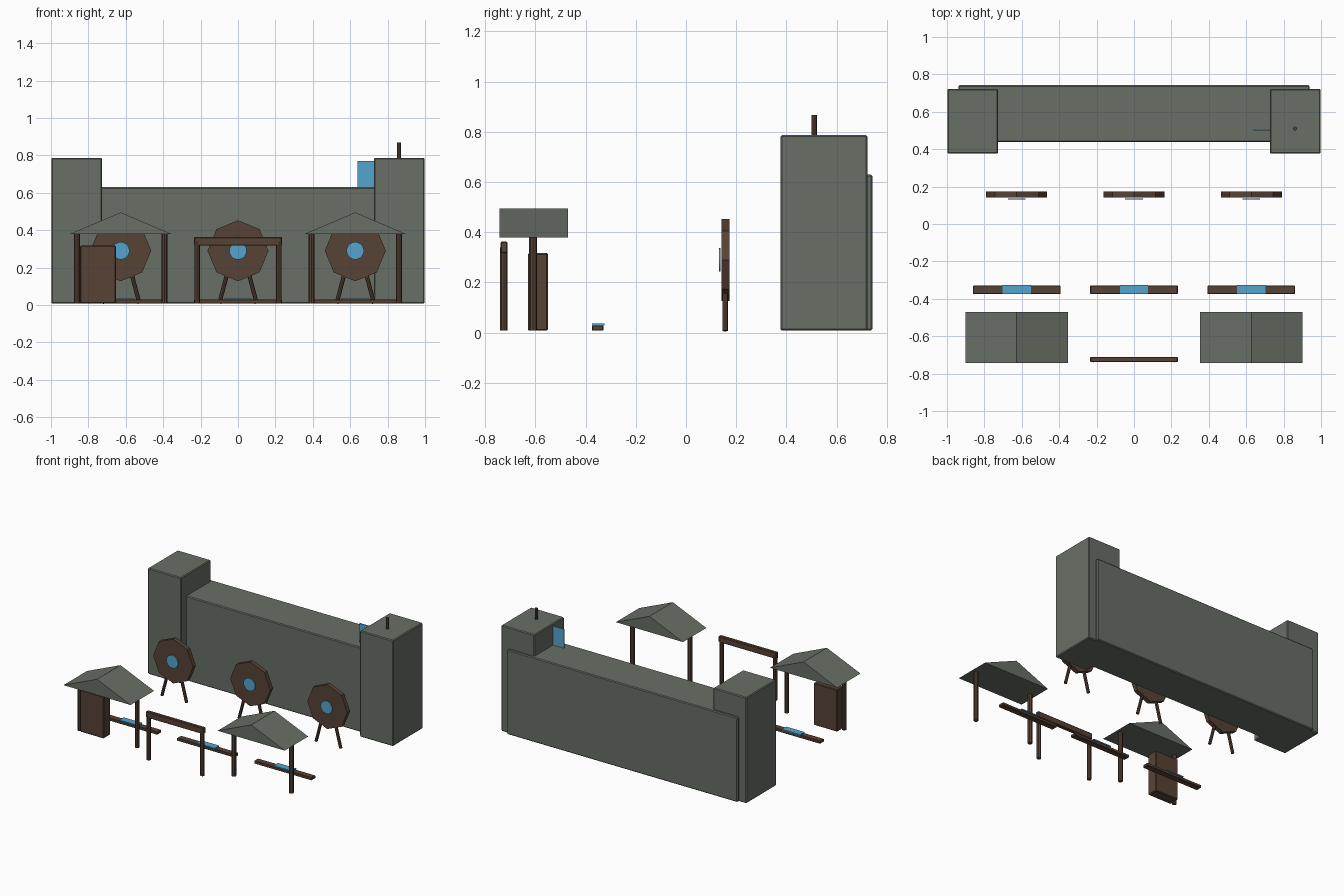
import bpy, bmesh, math
from mathutils import Vector

if "Cube" in bpy.data.objects:
    bpy.data.objects.remove(bpy.data.objects["Cube"])


def material(name, rgb):
    m = bpy.data.materials.new(name)
    m.diffuse_color = (*rgb, 1)
    m.use_nodes = True
    m.node_tree.nodes["Principled BSDF"].inputs["Base Color"].default_value = m.diffuse_color
    return m


STONE = material("grey_stone", (0.138, 0.158, 0.133))
WOOD = material("brown_wood", (0.095, 0.055, 0.036))
BLUE = material("blue_paint", (0.09, 0.37, 0.62))


def finish(bm, name, mat):
    bmesh.ops.recalc_face_normals(bm, faces=bm.faces)
    me = bpy.data.meshes.new(name)
    bm.to_mesh(me)
    bm.free()
    me.materials.append(mat)
    ob = bpy.data.objects.new(name, me)
    bpy.context.collection.objects.link(ob)
    return ob


def box(name, mat, x, y, z, bevel=0.0):
    """Box from (min, max) ranges, with optional chamfered edges."""
    bm = bmesh.new()
    bmesh.ops.create_cube(bm, size=1)
    for v in bm.verts:
        v.co = Vector([(r[0] + r[1]) / 2 + c * (r[1] - r[0]) for r, c in zip((x, y, z), v.co)])
    if bevel:
        bmesh.ops.bevel(bm, geom=bm.edges[:], offset=bevel, segments=1, affect='EDGES')
    return finish(bm, name, mat)


def rod(name, mat, a, b, radius, sides=8):
    """Cylinder running from point a to point b."""
    a, b = Vector(a), Vector(b)
    bm = bmesh.new()
    bmesh.ops.create_cone(bm, cap_ends=True, segments=sides, radius1=radius,
                          radius2=radius, depth=(b - a).length)
    rot = (b - a).to_track_quat('Z', 'Y')
    for v in bm.verts:
        v.co = rot @ v.co + (a + b) / 2
    return finish(bm, name, mat)


def gable(name, mat, cx, half, y, z):
    """Solid triangular roof with its ridge along y."""
    bm = bmesh.new()
    ends = [[bm.verts.new((cx + dx, yy, zz)) for dx, zz in ((-half, z[0]), (half, z[0]), (0, z[1]))]
            for yy in y]
    f, b = ends
    bm.faces.new(f)
    bm.faces.new(b)
    for i in range(3):
        j = (i + 1) % 3
        bm.faces.new((f[i], f[j], b[j], b[i]))
    return finish(bm, name, mat)


# Back wall with two end towers
box("back_wall", STONE, (-0.938, 0.938), (0.438, 0.742), (0.008, 0.63), 0.006)
for side, s in (("left", -1), ("right", 1)):
    box(side + "_tower", STONE, sorted((s * 0.727, s * 0.998)), (0.376, 0.723), (0.008, 0.787), 0.006)

# Flag and pole on the right tower
rod("flag_pole", WOOD, (0.86, 0.51, 0.5), (0.86, 0.51, 0.868), 0.011)
box("flag", BLUE, (0.638, 0.85), (0.5, 0.507), (0.6, 0.77))

# Three shooting lanes: octagonal target, bullseye, legs and ground marker
for lane, cx in (("left", -0.627), ("middle", 0.0), ("right", 0.627)):
    rod(lane + "_target", WOOD, (cx, 0.142, 0.29), (cx, 0.174, 0.29), 0.163, 8)
    rod(lane + "_bullseye", BLUE, (cx, 0.131, 0.29), (cx, 0.137, 0.29), 0.047, 20)
    for leg, s in (("left", -1), ("right", 1)):
        rod(f"{lane}_target_{leg}_leg", WOOD, (cx + s * 0.1, 0.156, 0.008),
            (cx + s * 0.06, 0.156, 0.16), 0.011)
    box(lane + "_firing_line", WOOD, (cx - 0.234, cx + 0.234), (-0.375, -0.329), (0.008, 0.029), 0.003)
    box(lane + "_line_plate", BLUE, (cx - 0.075, cx + 0.075), (-0.375, -0.325), (0.029, 0.036))

# Two roofed shelters, each on a pair of posts
for side, cx in (("left", -0.627), ("right", 0.627)):
    gable(side + "_shelter_roof", STONE, cx, 0.273, (-0.742, -0.47), (0.379, 0.495))
    for post, s in (("left", -1), ("right", 1)):
        rod(f"{side}_shelter_{post}_post", WOOD, (cx + s * 0.234, -0.609, 0.008),
            (cx + s * 0.234, -0.609, 0.385), 0.016)

# Cabinet under the left shelter
box("cabinet", WOOD, (-0.845, -0.652), (-0.63, -0.55), (0.008, 0.317), 0.005)

# Middle gate: two posts and a beam
for post, s in (("left", -1), ("right", 1)):
    rod(f"gate_{post}_post", WOOD, (s * 0.218, -0.725, 0.008), (s * 0.218, -0.725, 0.34), 0.015)
box("gate_beam", WOOD, (-0.235, 0.235), (-0.738, -0.711), (0.318, 0.363), 0.004)
